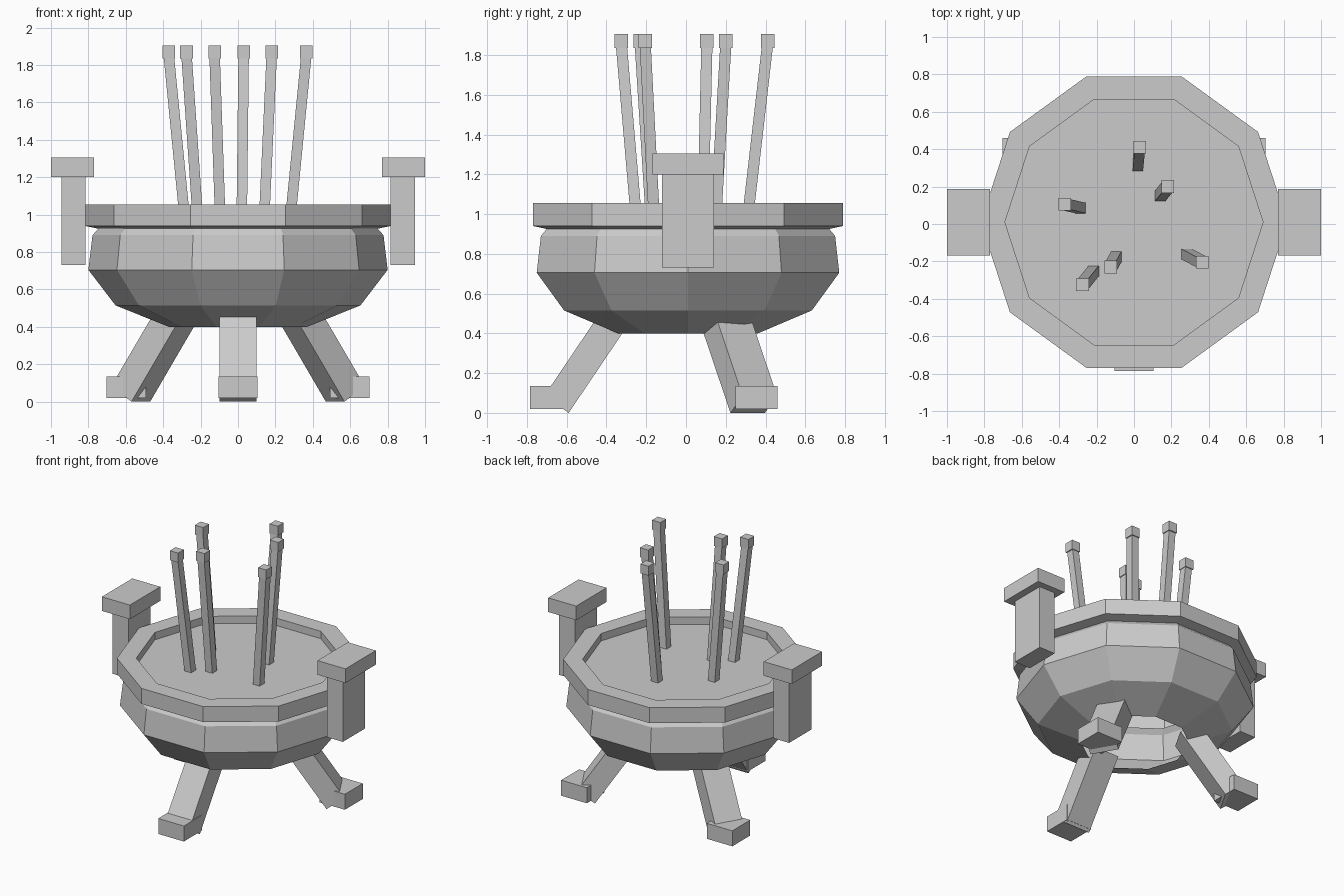
import bpy, bmesh
from math import cos, sin, radians, tau
from mathutils import Vector, Matrix

if "Cube" in bpy.data.objects:
    bpy.data.objects.remove(bpy.data.objects["Cube"])

CY = 0.01   # shared centre of the bowl in y


def finish(bm, name):
    bmesh.ops.recalc_face_normals(bm, faces=bm.faces)
    mesh = bpy.data.meshes.new(name)
    bm.to_mesh(mesh)
    bm.free()
    ob = bpy.data.objects.new(name, mesh)
    bpy.context.collection.objects.link(ob)
    return ob


def box(name, lo, hi):
    bm = bmesh.new()
    lo, hi = Vector(lo), Vector(hi)
    m = Matrix.Translation((lo + hi) / 2) @ Matrix.Diagonal((*(hi - lo), 1))
    bmesh.ops.create_cube(bm, size=1, matrix=m)
    return finish(bm, name)


def prism(name, quad, offset):
    """Extrude a four-point outline along an offset vector."""
    bm = bmesh.new()
    face = bm.faces.new([bm.verts.new(p) for p in quad])
    ext = bmesh.ops.extrude_face_region(bm, geom=[face], use_keep_orig=True)
    verts = [g for g in ext["geom"] if isinstance(g, bmesh.types.BMVert)]
    bmesh.ops.translate(bm, vec=offset, verts=verts)
    return finish(bm, name)


def lathe(name, profile, sides=10, cap_end=False):
    bm = bmesh.new()
    rings = [[bm.verts.new((r * cos(tau * i / sides), CY + r * sin(tau * i / sides), z))
              for i in range(sides)] for r, z in profile]
    for a, b in zip(rings, rings[1:]):
        for i in range(sides):
            j = (i + 1) % sides
            bm.faces.new((a[i], a[j], b[j], b[i]))
    if cap_end:
        bm.faces.new(rings[-1])
    return finish(bm, name)


# Ten-sided bowl, open underneath, with a rim and a sunken ash surface
lathe("bowl", [(0.37, 0.40), (0.655, 0.515), (0.80, 0.705), (0.778, 0.89),
               (0.747, 0.925), (0.82, 0.94), (0.82, 1.055), (0.69, 1.055), (0.69, 1.0)])
lathe("ash", [(0.69, 1.0)], cap_end=True)

# Side handles: upright post with a wider cap
for label, s in (("left", -1), ("right", 1)):
    for part, x0, x1, w, z0, z1 in (("post", 0.815, 0.945, 0.13, 0.73, 1.20),
                                    ("cap", 0.77, 1.0, 0.178, 1.20, 1.305)):
        xs = sorted((s * x0, s * x1))
        box(f"{label}_handle_{part}", (xs[0], CY - w, z0), (xs[1], CY + w, z1))

# Three splayed legs, with feet that stay square to the axes
for label, deg in (("front", -90), ("right", 30), ("left", 150)):
    out = Vector((cos(radians(deg)), sin(radians(deg)), 0))
    side = Vector((-out.y, out.x, 0))
    up = Vector((0, 0, 1))
    centre = Vector((0, CY, 0))
    inner = centre + out * 0.60
    outer = inner + out * 0.124 + up * 0.084
    quad = [inner - side * 0.1, inner + side * 0.1, outer + side * 0.1, outer - side * 0.1]
    prism(f"{label}_leg", quad, (up * 0.829 - out * 0.559) * 0.55)
    f = centre + out * 0.69
    box(f"{label}_foot", (f.x - 0.105, f.y - 0.105, 0.02), (f.x + 0.105, f.y + 0.105, 0.135))

# Incense sticks leaning outward, each with a small square tip
sticks = [((0.02, 0.31), (0.03, 0.41)), ((0.14, 0.15), (0.18, 0.20)),
          ((-0.285, 0.085), (-0.37, 0.105)), ((-0.215, -0.25), (-0.275, -0.325)),
          ((-0.095, -0.175), (-0.125, -0.23)), ((0.28, -0.16), (0.365, -0.205))]
for n, (base, tip) in enumerate(sticks, 1):
    h = 0.028
    b, t = Vector((*base, 0.98)), Vector((*tip, 1.85))
    quad = [b + Vector((dx * h, dy * h, 0)) for dx, dy in ((-1, -1), (1, -1), (1, 1), (-1, 1))]
    prism(f"incense_stick_{n}", quad, t - b)
    box(f"incense_tip_{n}", (t.x - 0.034, t.y - 0.034, 1.835), (t.x + 0.034, t.y + 0.034, 1.905))
